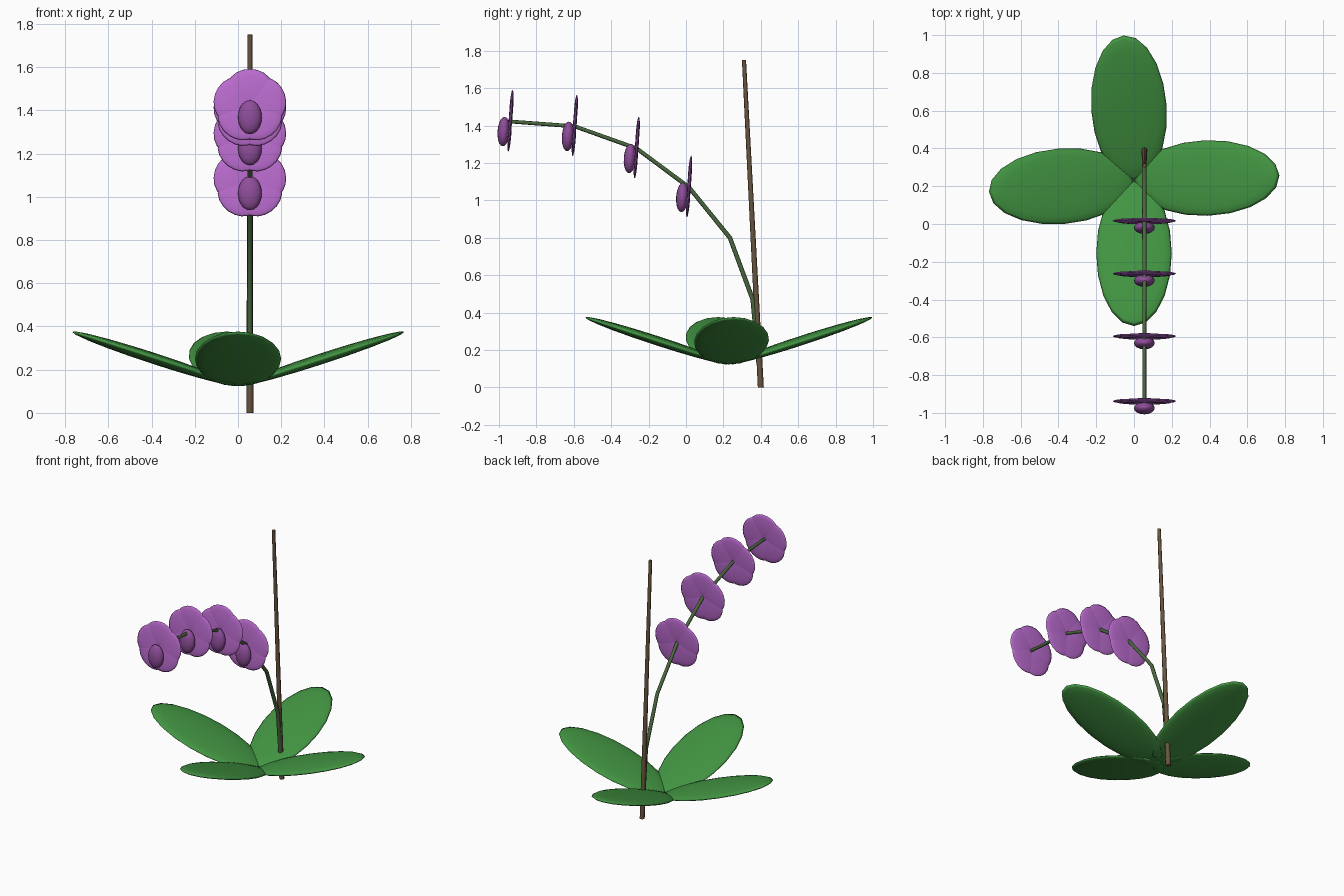
import bpy, math
from mathutils import Vector, Matrix

if "Cube" in bpy.data.objects:
    bpy.data.objects.remove(bpy.data.objects["Cube"])


def mat(name, col):
    m = bpy.data.materials.new(name)
    m.diffuse_color = (*col, 1)
    m.use_nodes = True
    m.node_tree.nodes["Principled BSDF"].inputs["Base Color"].default_value = m.diffuse_color
    return m


LEAF = mat("leaf green", (0.055, 0.30, 0.055))
STEM = mat("stem green", (0.069, 0.14, 0.050))
STAKE = mat("stake brown", (0.14, 0.09, 0.048))
PETAL = mat("petal mauve", (0.50, 0.15, 0.63))
LIP = mat("lip purple", (0.27, 0.075, 0.32))


def ellipsoid(name, matrix, size, material, segments=20, rings=10):
    """Ellipsoid with semi-axes `size`, placed by `matrix`."""
    bpy.ops.mesh.primitive_uv_sphere_add(segments=segments, ring_count=rings, radius=1)
    ob = bpy.context.object
    ob.name = name
    ob.data.transform(matrix @ Matrix.Diagonal((*size, 1)))
    ob.data.materials.append(material)
    bpy.ops.object.shade_smooth()
    return ob


def rod(name, points, material, sides=8):
    """Round rod through (x, y, z, radius) points."""
    cu = bpy.data.curves.new(name, 'CURVE')
    cu.dimensions = '3D'
    cu.bevel_depth = 1
    cu.bevel_resolution = sides // 2 - 2
    cu.use_fill_caps = True
    sp = cu.splines.new('POLY')
    sp.points.add(len(points) - 1)
    for p, (x, y, z, r) in zip(sp.points, points):
        p.co = (x, y, z, 1)
        p.radius = r
    ob = bpy.data.objects.new(name, cu)
    bpy.context.collection.objects.link(ob)
    bpy.ops.object.select_all(action='DESELECT')
    ob.select_set(True)
    bpy.context.view_layer.objects.active = ob
    bpy.ops.object.convert(target='MESH')
    ob = bpy.context.object
    ob.data.materials.append(material)
    bpy.ops.object.shade_smooth_by_angle(angle=math.radians(50))
    return ob


# four upswept leaves around the crown
crown = Matrix.Translation((0, 0.23, 0.25))
for i, angle in enumerate((2, 94, 184.5, 270)):
    m = (crown @ Matrix.Rotation(math.radians(angle), 4, 'Z')
         @ Matrix.Translation((0.385, 0, 0))
         @ Matrix.Rotation(math.radians(-18), 4, 'Y'))
    ellipsoid(f"leaf_{i + 1}", m, (0.405, 0.20, 0.025), LEAF)

# leaning support stake
X = 0.055
rod("stake", [(X, 0.40, 0, 0.016), (X, 0.31, 1.75, 0.011)], STAKE)

# arching flower stem
nodes = [(0.016, 1.07), (-0.264, 1.278), (-0.595, 1.396), (-0.939, 1.422)]
path = [(0.39, 0.12), (0.357, 0.47), (0.235, 0.80)] + nodes
rod("flower_stem", [(X, y, z, 0.013 - 0.0005 * i) for i, (y, z) in enumerate(path)], STEM)

# flowers: five overlapping petals and a hanging lip at each node
for n, (y, z) in enumerate(nodes):
    face = Matrix.Translation((X, y, z)) @ Matrix.Rotation(math.radians(-4), 4, 'X')
    for k in range(5):
        m = (face @ Matrix.Rotation(math.radians(72 * k), 4, 'Y')
             @ Matrix.Translation((0, 0, 0.08))
             @ Matrix.Rotation(math.radians(90), 4, 'X'))
        ellipsoid(f"flower_{n + 1}_petal_{k + 1}", m, (0.108, 0.09, 0.010), PETAL, 20, 8)
    ellipsoid(f"flower_{n + 1}_lip", face @ Matrix.Translation((0, -0.032, -0.056)),
              (0.055, 0.033, 0.079), LIP, 16, 10)
